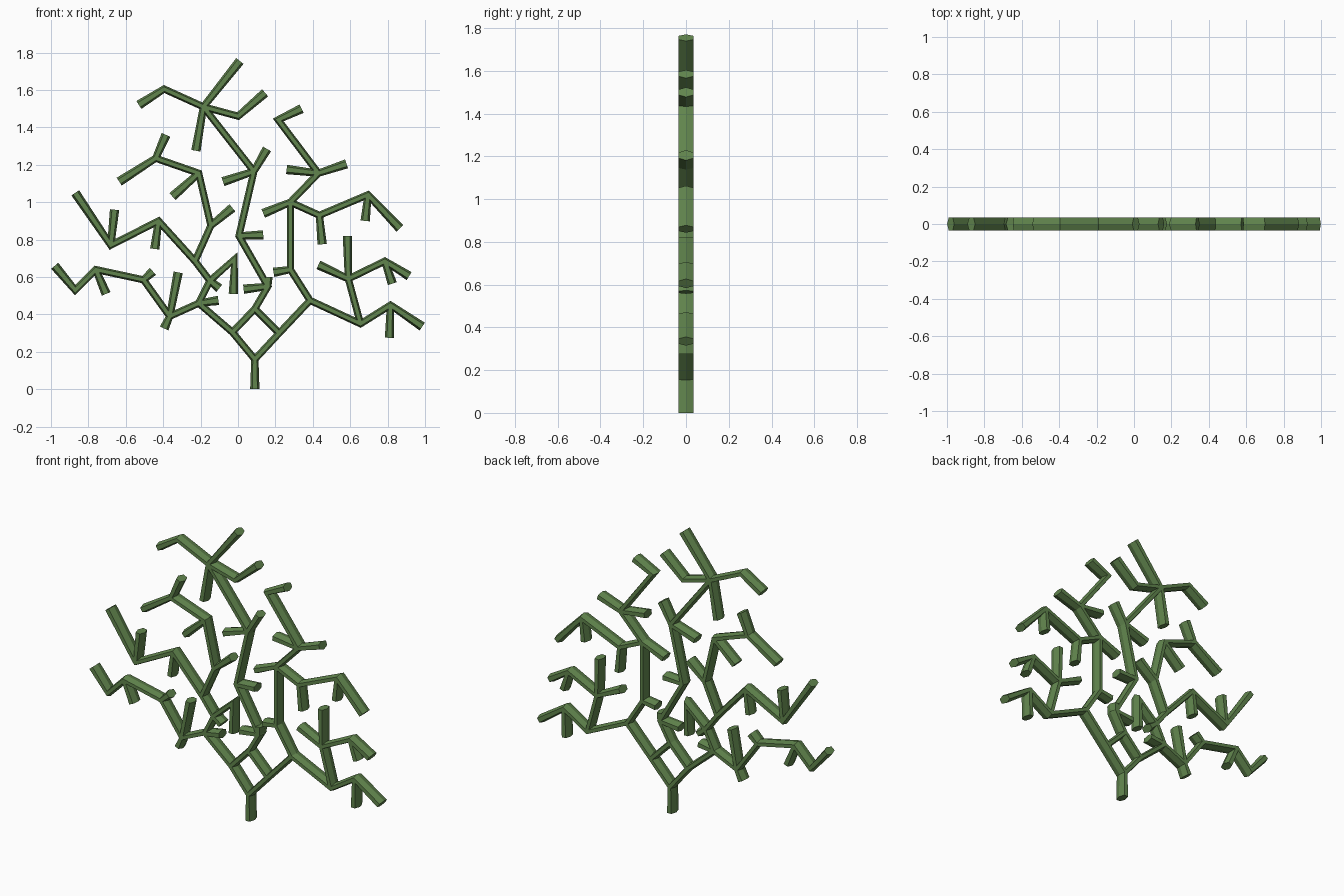
import bpy, bmesh
from mathutils import Vector

if "Cube" in bpy.data.objects:
    bpy.data.objects.remove(bpy.data.objects["Cube"])

green = bpy.data.materials.new("leaf green")
green.diffuse_color = (0.12, 0.235, 0.075, 1)
green.use_nodes = True
green.node_tree.nodes["Principled BSDF"].inputs["Base Color"].default_value = green.diffuse_color

DEPTH = 0.036                    # half thickness, front to back
TIP, NODE = 0.025, 0.019         # half width at free ends and at forks


def limb(name, pts, base=NODE, end=TIP):
    """Sweep a six-sided section along a path in the x-z plane, mitred at bends."""
    p = [Vector(q) for q in pts]
    n = len(p)
    bm = bmesh.new()
    rings = []
    for i in range(n):
        d0 = (p[i] - p[max(i - 1, 0)]).normalized()
        d1 = (p[min(i + 1, n - 1)] - p[i]).normalized()
        t = (d0 + d1).normalized()
        d = d1 if i < n - 1 else d0
        side = Vector((t.y, -t.x))
        stretch = 1 / max(t.dot(d), 0.45)
        w = (base if i == 0 else end if i == n - 1 else NODE) * stretch
        ring = []
        for a, y in ((1, 0), (.55, 1), (-.55, 1), (-1, 0), (-.55, -1), (.55, -1)):
            q = p[i] + side * w * a
            ring.append(bm.verts.new((q.x, y * DEPTH, q.y)))
        rings.append(ring)
    for a, b in zip(rings, rings[1:]):
        for k in range(6):
            j = (k + 1) % 6
            bm.faces.new((a[k], a[j], b[j], b[k]))
    bm.faces.new(rings[0])
    bm.faces.new(rings[-1][::-1])
    bmesh.ops.recalc_face_normals(bm, faces=bm.faces)
    me = bpy.data.meshes.new(name)
    bm.to_mesh(me)
    bm.free()
    me.materials.append(green)
    bpy.context.collection.objects.link(bpy.data.objects.new(name, me))


def twigs(name, node, *ends):
    for i, e in enumerate(ends):
        limb(f"{name}_{i + 1}", [node, e])


# stem and the diamond fork
limb("stem", [(.09, 0), (.09, .17)], TIP, NODE)
limb("fork_left", [(.09, .16), (-.03, .305), (-.21, .46)], end=NODE)
limb("fork_right", [(.09, .16), (.22, .30), (.385, .475)], end=NODE)
limb("diamond_top", [(-.03, .305), (.09, .43), (.22, .30)], end=NODE)

# central branch up to the crown
limb("centre_branch", [(.09, .43), (.16, .55), (.005, .82), (.085, 1.165),
                       (-.185, 1.51)], end=NODE)
twigs("centre_low_twig", (.16, .55), (.03, .535), (.16, .60))
twigs("centre_mid_twig", (.005, .82), (.135, .825))
twigs("centre_high_twig", (.085, 1.165), (.155, 1.285), (-.08, 1.11))
twigs("crown_twig", (-.185, 1.51), (.01, 1.755), (-.225, 1.275))
limb("crown_left", [(-.185, 1.51), (-.395, 1.605), (-.53, 1.52)])
limb("crown_right", [(-.185, 1.51), (0, 1.46), (.145, 1.585)])

# lower left branch
limb("low_left_branch", [(-.21, .46), (-.365, .39), (-.505, .585), (-.76, .64),
                         (-.87, .53), (-.98, .66)])
twigs("low_left_twig", (-.365, .39), (-.32, .625), (-.395, .325))
twigs("low_left_bud", (-.505, .585), (-.455, .63))
twigs("low_left_outer_twig", (-.76, .64), (-.705, .51))
twigs("fork_left_twig", (-.21, .46), (-.105, .475))

# middle left branch
limb("mid_left_branch", [(-.21, .46), (-.15, .58), (-.23, .685), (-.425, .90),
                         (-.68, .77), (-.87, 1.05)])
limb("mid_left_hook", [(-.15, .58), (-.02, .695), (-.025, .51)])
twigs("mid_left_bud", (-.15, .58), (-.10, .54))
twigs("mid_left_twig", (-.425, .90), (-.445, .75))
twigs("mid_left_outer_twig", (-.68, .77), (-.66, .96))

# upper left branch
limb("high_left_branch", [(-.23, .685), (-.145, .875), (-.21, 1.155),
                          (-.44, 1.235), (-.635, 1.11)])
twigs("high_left_low_twig", (-.145, .875), (-.03, .97))
twigs("high_left_mid_twig", (-.21, 1.155), (-.35, 1.03))
twigs("high_left_top_twig", (-.44, 1.235), (-.385, 1.36))

# upper right branch
limb("high_right_branch", [(.385, .475), (.28, .64), (.28, 1.0), (.43, 1.155),
                           (.215, 1.44), (.34, 1.50)])
twigs("high_right_low_twig", (.28, .64), (.19, .625))
twigs("high_right_mid_twig", (.28, 1.0), (.135, .94))
twigs("high_right_top_twig", (.43, 1.155), (.26, 1.175), (.58, 1.205))

# middle right branch
limb("mid_right_branch", [(.28, 1.0), (.435, .93), (.695, 1.04), (.865, .86)])
twigs("mid_right_twig", (.435, .93), (.45, .775))
twigs("mid_right_outer_twig", (.695, 1.04), (.68, .90))

# lower right branch
limb("low_right_branch", [(.385, .475), (.655, .35), (.815, .45), (.985, .335)])
twigs("low_right_outer_twig", (.815, .45), (.81, .275))
limb("low_right_upright", [(.655, .35), (.59, .59), (.585, .82)])
twigs("upright_left_twig", (.59, .59), (.43, .665))
limb("upright_right", [(.59, .59), (.785, .685), (.915, .605)])
twigs("upright_outer_twig", (.785, .685), (.825, .565))
